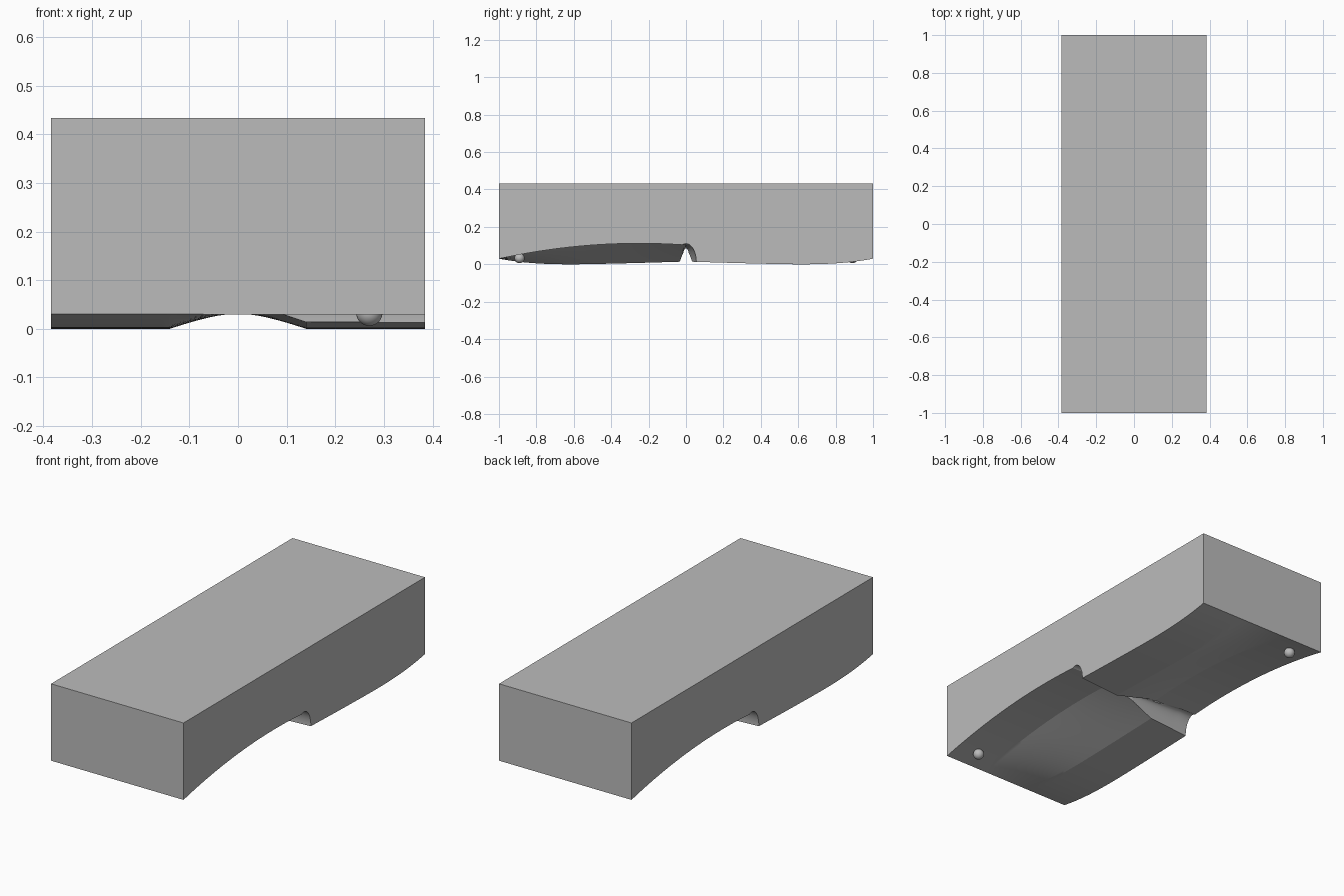
import bpy, bmesh, math

if "Cube" in bpy.data.objects:
    bpy.data.objects.remove(bpy.data.objects["Cube"])

HALF_W, HALF_L, TOP = 0.384, 1.0, 0.433
RAMP = 0.14          # half width of the sloping web between low and high sides

grey = bpy.data.materials.new("plain grey")
grey.use_nodes = True
grey.diffuse_color = (0.5, 0.5, 0.5, 1)
grey.node_tree.nodes["Principled BSDF"].inputs["Base Color"].default_value = grey.diffuse_color


def high_side(a):
    """Hollow arch, by distance from the middle."""
    return 0.112 - 0.146 * (a - 0.25) ** 2


def low_side(a):
    """Bulging belly, by distance from the middle."""
    if a < 0.6:
        return 0.015 * (1 - a / 0.6) ** 1.3
    return 0.03 * ((a - 0.6) / 0.4) ** 2.5


def web(x, y):
    """Belly and hollow swap sides from the front half to the back half."""
    side = x if y < 0 else -x
    k = min(1, max(0, (side + RAMP) / (2 * RAMP)))
    a = abs(y)
    return low_side(a) + (high_side(a) - low_side(a)) * k


def groove(x, t):
    """Arched cross channel, t runs from -1 to 1 across it."""
    crown = 0.085 + 0.025 * min(1, abs(x) / 0.3)
    return 0.013 + (crown - 0.013) * math.sqrt(max(0, 1 - t * t))


def finish(obj, angle):
    obj.data.materials.append(grey)
    bpy.ops.object.select_all(action='DESELECT')
    obj.select_set(True)
    bpy.context.view_layer.objects.active = obj
    bpy.ops.object.shade_smooth_by_angle(angle=math.radians(angle))


# Rows along the length: outer front, channel, outer back
OUT, MID, NX = 36, 44, 14
rows = [('out', -1 + i / OUT) for i in range(OUT)]
rows += [('mid', math.sin(math.pi * (i / MID - 0.5))) for i in range(MID + 1)]
rows += [('out', i / OUT) for i in range(1, OUT + 1)]

# Columns across the width, with breaks on the web edges
step = (HALF_W - RAMP) / NX
xs = [-HALF_W + i * step for i in range(NX)]
xs += [-RAMP + 2 * RAMP * i / 24 for i in range(25)]
xs += [RAMP + i * step for i in range(1, NX + 1)]

# Block body with the shaped underside
bm = bmesh.new()
grid = []
for kind, t in rows:
    line = []
    for x in xs:
        r = 0.02 + 0.035 * abs(x) / HALF_W
        if kind == 'mid':
            y = r * t
            z = max(web(x, y), groove(x, t))
        else:
            y = t * (HALF_L - r) + math.copysign(r, t)
            z = web(x, y)
        line.append(bm.verts.new((x, y, z)))
    grid.append(line)
for a, b in zip(grid, grid[1:]):
    for i in range(len(xs) - 1):
        bm.faces.new((a[i], b[i], b[i + 1], a[i + 1]))
rim = [e for e in bm.edges if e.is_boundary]
walls = bmesh.ops.extrude_edge_only(bm, edges=rim)['geom']
for v in walls:
    if isinstance(v, bmesh.types.BMVert):
        v.co.z = TOP
top_edges = [e for e in walls if isinstance(e, bmesh.types.BMEdge) and e.is_boundary]
bmesh.ops.contextual_create(bm, geom=top_edges)
bmesh.ops.recalc_face_normals(bm, faces=bm.faces[:])
mesh = bpy.data.meshes.new("block_body")
bm.to_mesh(mesh)
bm.free()
body = bpy.data.objects.new("block_body", mesh)
bpy.context.collection.objects.link(body)
finish(body, 15)

# Locating studs in the two hollows
for name, s in (("front_stud", 1), ("back_stud", -1)):
    bpy.ops.mesh.primitive_uv_sphere_add(segments=32, ring_count=16, radius=0.027,
                                         location=(0.27 * s, -0.89 * s, 0.033))
    stud = bpy.context.object
    stud.name = name
    finish(stud, 30)
